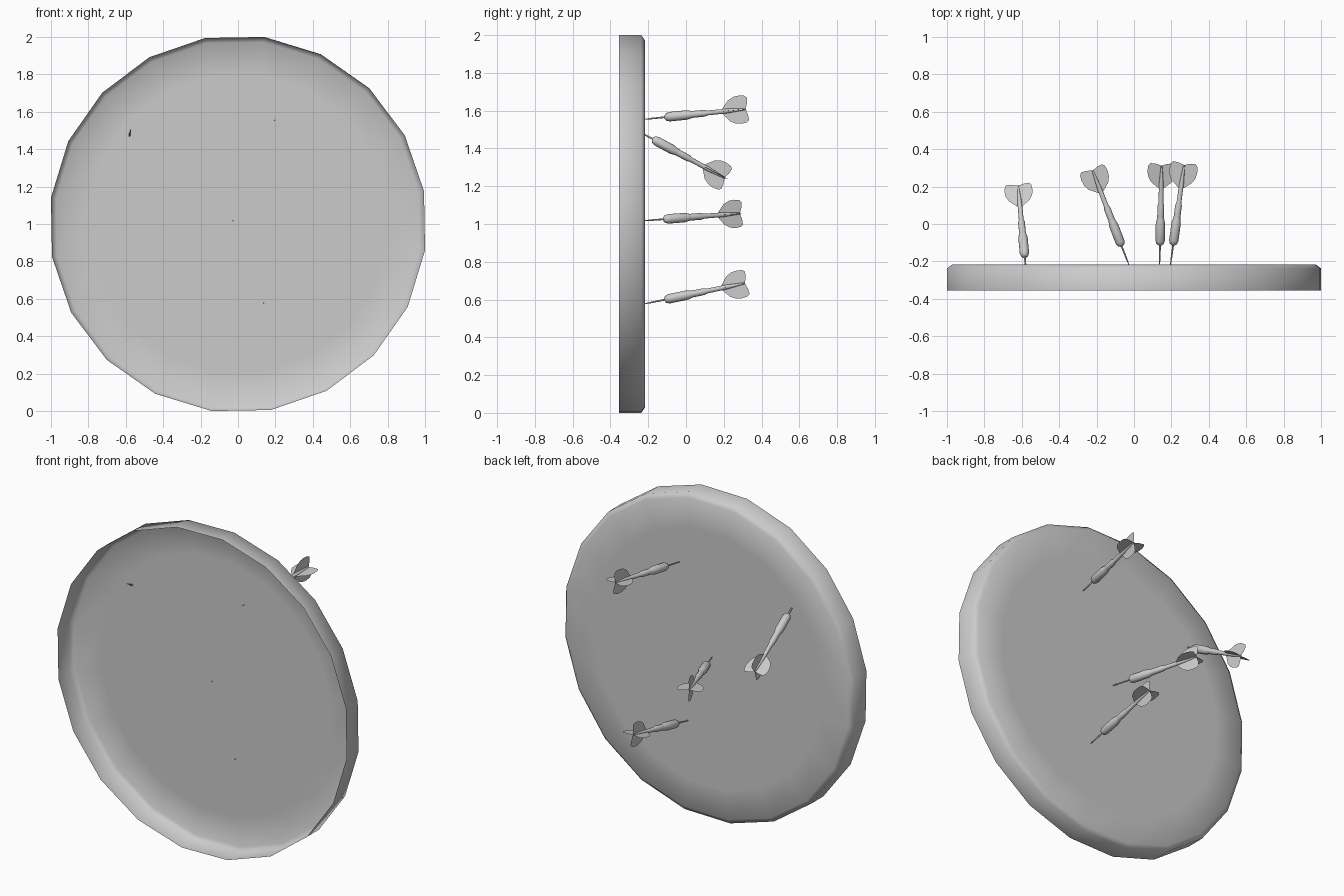
import bpy, bmesh, math
from mathutils import Matrix, Vector

if "Cube" in bpy.data.objects:
    bpy.data.objects.remove(bpy.data.objects["Cube"])

grey = bpy.data.materials.new("plain_grey")
grey.diffuse_color = (0.6, 0.6, 0.6, 1)
grey.use_nodes = True
grey.node_tree.nodes["Principled BSDF"].inputs["Base Color"].default_value = grey.diffuse_color


def finish(bm, name, angle=None):
    mesh = bpy.data.meshes.new(name)
    bm.to_mesh(mesh)
    bm.free()
    mesh.materials.append(grey)
    obj = bpy.data.objects.new(name, mesh)
    bpy.context.collection.objects.link(obj)
    for p in mesh.polygons:
        p.use_smooth = True
    if angle:
        bpy.context.view_layer.objects.active = obj
        obj.select_set(True)
        bpy.ops.object.shade_smooth_by_angle(angle=math.radians(angle))
        obj.select_set(False)
    return obj


def lathe(bm, profile, sides, start=0.0):
    """Skin rings of (radius, height) around z; the last ring is capped."""
    rings = []
    for r, h in profile:
        rings.append([bm.verts.new((r * math.cos(start + math.tau * i / sides),
                                    r * math.sin(start + math.tau * i / sides), h))
                      for i in range(sides)])
    for a, b in zip(rings, rings[1:]):
        for i in range(sides):
            j = (i + 1) % sides
            bm.faces.new((a[i], a[j], b[j], b[i]))
    bm.faces.new(rings[-1])
    return rings


# Board: a shallow open shell with a bevelled rim, open towards the front
bm = bmesh.new()
R = 1.0098
lathe(bm, [(R, -0.355), (R, -0.237), (R - 0.028, -0.217), (0.8, -0.217)],
      20, math.radians(8))
# turn the lathe axis onto +y
bm.transform(Matrix.Translation((0, 0, 1)) @ Matrix.Rotation(-math.pi / 2, 4, 'X'))
finish(bm, "board")

# Dart parts, measured along the dart from the board surface
NEEDLE = [(0.001, -0.012), (0.004, 0.03), (0.005, 0.12)]
BARREL = [(0.008, 0.105), (0.019, 0.112), (0.025, 0.13), (0.025, 0.225),
          (0.019, 0.25), (0.018, 0.258)]
SHAFT = [(0.018, 0.25), (0.018, 0.32), (0.013, 0.335), (0.012, 0.44), (0.004, 0.54)]
FIN = [(0, 0.405), (0.025, 0.425), (0.055, 0.45), (0.071, 0.48), (0.075, 0.51),
       (0.071, 0.54), (0.06, 0.553), (0.03, 0.55), (0, 0.54)]


def dart(name, tip, slope_x, slope_z, sink=0.0):
    axis = Vector((slope_x, 1, slope_z)).normalized()
    side = axis.cross(Vector((0, 0, 1))).normalized()
    up = side.cross(axis)
    frame = Matrix((side, up, -axis)).transposed()
    frame.col[2] = axis
    place = (Matrix.Translation(Vector(tip) - axis * sink) @ frame.to_4x4())
    for part, profile in (("needle", NEEDLE), ("barrel", BARREL), ("shaft", SHAFT)):
        bm = bmesh.new()
        lathe(bm, profile, 12)
        if part == "barrel":
            bmesh.ops.holes_fill(bm, edges=bm.edges[:], sides=0)
        bm.transform(place)
        bmesh.ops.recalc_face_normals(bm, faces=bm.faces[:])
        finish(bm, f"{name}_{part}", 40)
    # four thin fins in a cross
    bm = bmesh.new()
    for k in range(4):
        c, s = math.cos(k * math.pi / 2), math.sin(k * math.pi / 2)
        bm.faces.new([bm.verts.new((r * c, r * s, h)) for r, h in FIN])
    bm.transform(place)
    finish(bm, f"{name}_fins")


dart("upper_dart", (0.195, -0.217, 1.555), 0.137, 0.10)
dart("side_dart", (-0.58, -0.217, 1.472), -0.095, -0.54, 0.06)
dart("centre_dart", (-0.028, -0.217, 1.018), -0.385, 0.075)
dart("lower_dart", (0.137, -0.217, 0.578), 0.02, 0.205)
